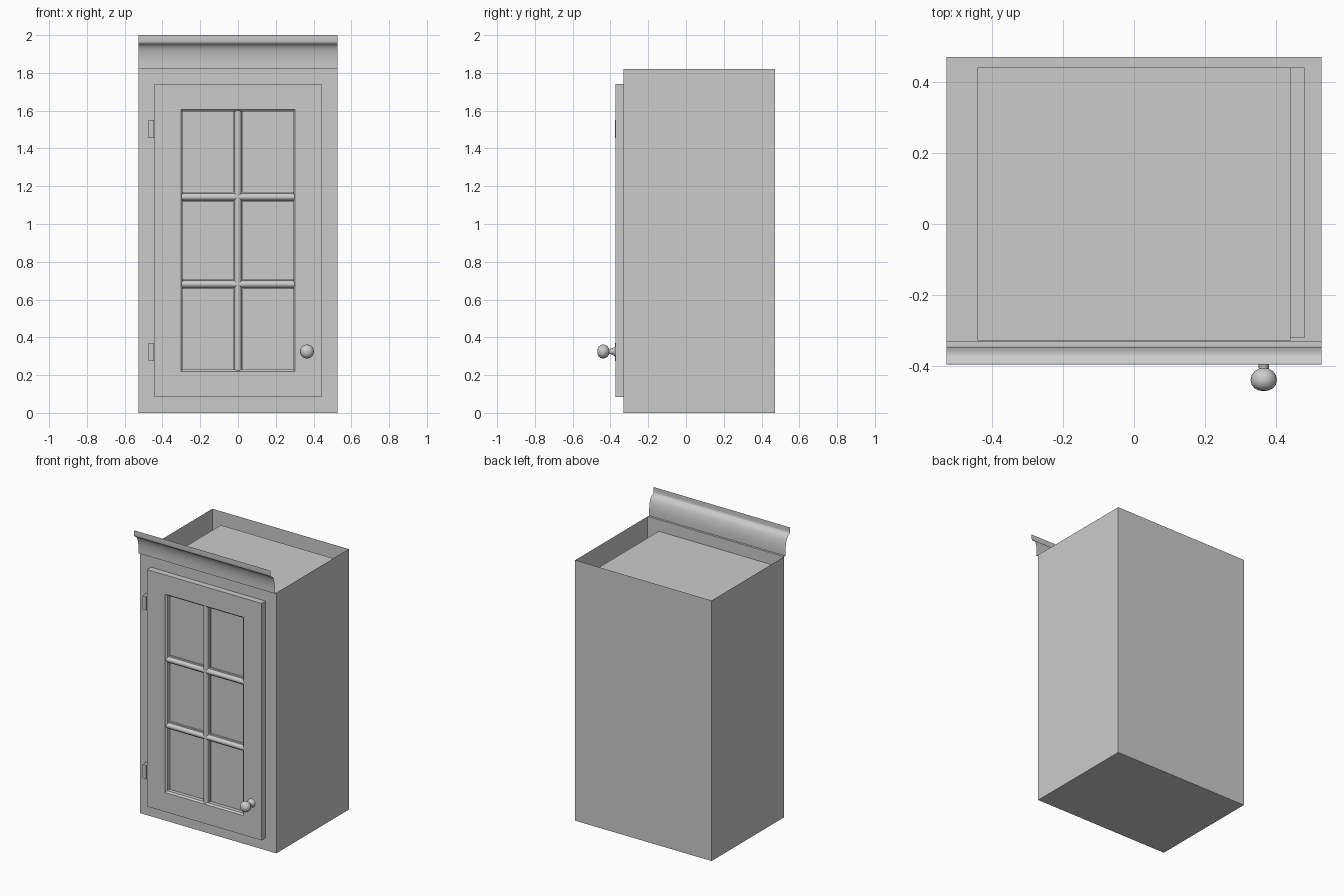
import bpy, bmesh, math
from mathutils import Vector

old = bpy.data.objects.get("Cube")
if old:
    bpy.data.objects.remove(old, do_unlink=True)

# One flat grey for the whole cabinet
grey = bpy.data.materials.new("cabinet_grey")
grey.use_nodes = True
colour = (0.6, 0.6, 0.6, 1)
grey.diffuse_color = colour
grey.node_tree.nodes["Principled BSDF"].inputs["Base Color"].default_value = colour


def finish(name, bm, smooth=False, solid=True):
    if solid:
        bmesh.ops.recalc_face_normals(bm, faces=bm.faces)
    mesh = bpy.data.meshes.new(name)
    bm.to_mesh(mesh)
    bm.free()
    ob = bpy.data.objects.new(name, mesh)
    bpy.context.collection.objects.link(ob)
    mesh.materials.append(grey)
    if smooth:
        bpy.ops.object.select_all(action='DESELECT')
        ob.select_set(True)
        bpy.context.view_layer.objects.active = ob
        bpy.ops.object.shade_smooth_by_angle(angle=math.radians(40))
    return ob


def box(name, lo, hi, open_top=False):
    bm = bmesh.new()
    bmesh.ops.create_cube(bm, size=1)
    for v in bm.verts:
        v.co = Vector([lo[i] if v.co[i] < 0 else hi[i] for i in range(3)])
    bmesh.ops.recalc_face_normals(bm, faces=bm.faces)
    if open_top:
        top = [f for f in bm.faces if f.normal.z > 0.9]
        bmesh.ops.delete(bm, geom=top, context='FACES_ONLY')
    return finish(name, bm, solid=not open_top)


def strip(name, profile, start, end, place, closed=False):
    """Sweep a profile of (u, v) points straight from start to end."""
    bm = bmesh.new()
    rows = [[bm.verts.new(place(u, v, t)) for u, v in profile] for t in (start, end)]
    count = len(profile)
    for i in range(count if closed else count - 1):
        j = (i + 1) % count
        bm.faces.new((rows[0][i], rows[0][j], rows[1][j], rows[1][i]))
    if closed:
        for row in rows:
            bm.faces.new(row)
    return finish(name, bm, smooth=True, solid=closed)


# Main dimensions
HALF_W, FRONT, BACK, TOP = 0.527, -0.33, 0.47, 1.82
DOOR_W, DOOR_LOW, DOOR_HIGH, DOOR_FRONT = 0.443, 0.085, 1.74, -0.373
PANE_W, PANE_LOW, PANE_HIGH = 0.303, 0.22, 1.605

# Thin-walled outer case, with the inner compartment set below its rim
box("outer_case", (-HALF_W, FRONT, 0), (HALF_W, BACK, TOP), open_top=True)
box("inner_compartment", (-0.44, FRONT + 0.002, 0.085), (0.44, 0.44, DOOR_HIGH))
box("inner_side_ledge", (0.44, -0.32, 0.085), (0.48, 0.44, 0.11))

# Crown moulding: a thin sheet with foot, cove and upright lip
crown = [(FRONT, TOP), (-0.345, TOP), (-0.345, 1.84)]
for i in range(1, 11):
    a = math.radians(9 * i)
    crown.append((-0.383 + 0.038 * math.cos(a), 1.84 + 0.112 * math.sin(a)))
crown += [(-0.39, 1.955), (-0.394, 1.962), (-0.395, 1.972), (-0.395, 2.0)]
strip("crown_moulding", crown, -HALF_W, HALF_W, lambda u, v, t: (t, u, v))

# Door frame: nested rectangles joined into one ring with a chamfered opening
bm = bmesh.new()
loops = []
for inset, y in ((None, FRONT), (None, DOOR_FRONT), (0, DOOR_FRONT),
                 (0.004, DOOR_FRONT + 0.008), (0.01, DOOR_FRONT + 0.012), (0.01, FRONT)):
    if inset is None:
        w, low, high = DOOR_W, DOOR_LOW, DOOR_HIGH
    else:
        w, low, high = PANE_W - inset, PANE_LOW + inset, PANE_HIGH - inset
    loops.append([bm.verts.new(p) for p in
                  ((-w, y, low), (w, y, low), (w, y, high), (-w, y, high))])
for a, b in zip(loops, loops[1:] + loops[:1]):
    for i in range(4):
        j = (i + 1) % 4
        bm.faces.new((a[i], a[j], b[j], b[i]))
finish("door_frame", bm)

# Glazing panel behind the bars
box("glazing_panel", (-PANE_W, FRONT - 0.004, PANE_LOW), (PANE_W, FRONT, PANE_HIGH))

# Rounded glazing bars with a narrow stepped foot
half = [(0.025, FRONT), (0.025, FRONT - 0.015), (0.018, FRONT - 0.017)]
bar = half + [(0.018 * math.cos(math.radians(a)),
               FRONT - 0.02 - 0.017 * math.sin(math.radians(a)))
              for a in range(0, 181, 20)]
bar += [(-u, v) for u, v in reversed(half)]
strip("upright_glazing_bar", bar, PANE_LOW, PANE_HIGH,
      lambda u, v, t: (u, v, t), closed=True)
for k, label in ((1, "lower"), (2, "upper")):
    height = PANE_LOW + (PANE_HIGH - PANE_LOW) * k / 3
    strip(label + "_glazing_bar", bar, -PANE_W, PANE_W,
          lambda u, v, t: (t, v, height + u), closed=True)

# Hinges beside the door
for label, z in (("lower", 0.275), ("upper", 1.455)):
    box(label + "_hinge", (-0.474, -0.376, z), (-0.446, FRONT, z + 0.096))

# Turned door knob
knob = [(0.03, -0.372), (0.022, -0.382), (0.015, -0.392), (0.014, -0.407),
        (0.025, -0.413), (0.034, -0.425), (0.037, -0.438), (0.034, -0.452),
        (0.026, -0.462), (0.014, -0.468), (0, -0.47)]
bm = bmesh.new()
verts = [bm.verts.new((0.365 + r, y, 0.325)) for r, y in knob]
edges = [bm.edges.new(pair) for pair in zip(verts, verts[1:])]
bmesh.ops.spin(bm, geom=verts + edges, cent=(0.365, 0, 0.325), axis=(0, 1, 0),
               angle=math.tau, steps=20)
bmesh.ops.remove_doubles(bm, verts=bm.verts, dist=0.0005)
finish("door_knob", bm, smooth=True)
